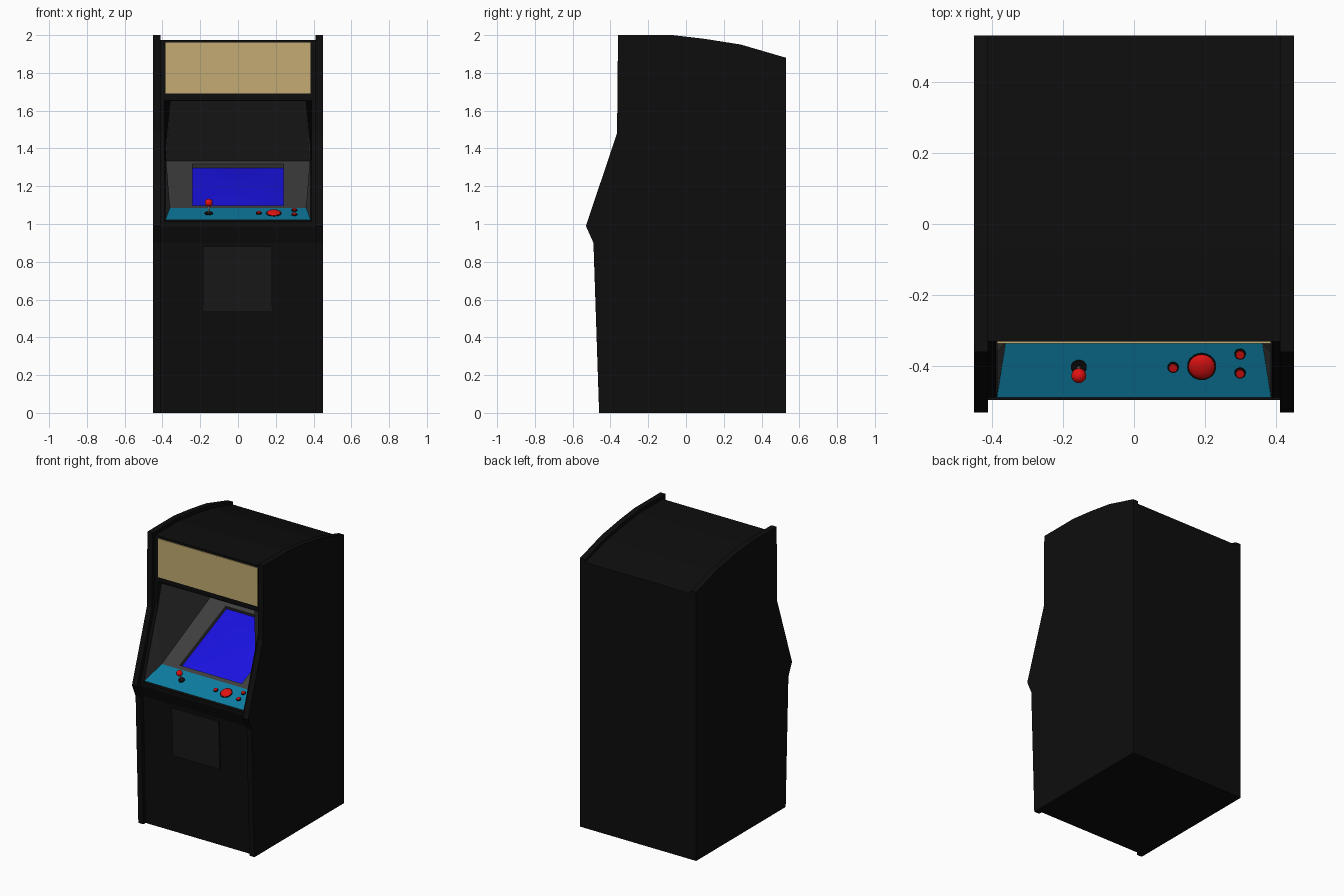
import bpy, bmesh, math
from mathutils import Vector, Matrix

if "Cube" in bpy.data.objects:
    bpy.data.objects.remove(bpy.data.objects["Cube"])

COLORS = {"black": (.004, .004, .004), "door": (.009, .009, .009), "grey": (.05, .05, .05),
          "tan": (.55, .41, .17), "blue": (.01, .006, .75), "teal": (.004, .2, .35),
          "red": (.75, .006, .006), "steel": (.5, .5, .5)}
MATS = {}
for n, c in COLORS.items():
    MATS[n] = bpy.data.materials.new(n)
    MATS[n].diffuse_color = (*c, 1)


def finish(name, bm, mat, smooth=False):
    me = bpy.data.meshes.new(name)
    bm.to_mesh(me)
    bm.free()
    me.materials.append(MATS[mat])
    for p in me.polygons:
        p.use_smooth = smooth
    ob = bpy.data.objects.new(name, me)
    bpy.context.collection.objects.link(ob)
    return ob


def prism(name, profile, x0, x1, mat):
    """Extrude a (y, z) profile along x."""
    bm = bmesh.new()
    f = bm.faces.new([bm.verts.new((x0, y, z)) for y, z in profile])
    r = bmesh.ops.extrude_face_region(bm, geom=[f])
    bmesh.ops.translate(bm, vec=(x1 - x0, 0, 0),
                        verts=[v for v in r["geom"] if isinstance(v, bmesh.types.BMVert)])
    bmesh.ops.recalc_face_normals(bm, faces=bm.faces[:])
    return finish(name, bm, mat)


def sheet(name, pts, faces, mat):
    bm = bmesh.new()
    vs = [bm.verts.new(p) for p in pts]
    for f in faces:
        bm.faces.new([vs[i] for i in f])
    return finish(name, bm, mat)


# Side panels and inner cheeks
side = [(-.46, 0), (.53, 0), (.53, 1.88), (.29, 1.95), (.1, 1.98), (-.07, 2), (-.36, 2),
        (-.365, 1.48), (-.53, .99), (-.49, .9)]
cheek = [(-.495, .99), (-.335, 1.485), (-.33, 1.97), (.2, 1.93), (.27, 1.3), (-.33, 1.03)]
for s, tag in ((-1, "left"), (1, "right")):
    prism("side_panel_" + tag, side, s * .41, s * .45, "black")
    prism("cheek_" + tag, cheek, s * .388, s * .41, "black")

# Main body with the screen cavity
prism("body", [(-.435, 0), (.53, 0), (.53, 1.86), (.29, 1.925), (.1, 1.955), (-.07, 1.975),
               (-.33, 1.975), (-.33, 1.655), (.27, 1.34), (.27, 1.27), (-.3, 1.03),
               (-.485, 1.012), (-.495, 1.012), (-.495, .985), (-.462, .9)], -.41, .41, "black")
prism("marquee", [(-.336, 1.69), (-.325, 1.69), (-.325, 1.96), (-.336, 1.96)], -.385, .385, "tan")

# Coin door follows the slope of the front
prism("coin_door", [(-.459, .54), (-.445, .54), (-.455, .88), (-.471, .88)], -.185, .18, "door")

# Interior: A front, B panel back, C deep corner, D hood top, E opening bend
A, B, C, D, E = ((.385, -.487, 1.02), (.36, -.33, 1.086), (.38, .24, 1.333),
                 (.36, -.332, 1.652), (.385, -.362, 1.4))
flip = lambda p: (-p[0], p[1], p[2])
for s, tag in ((-1, "left"), (1, "right")):
    pts = [(p[0] * s, p[1], p[2]) for p in (A, B, C, D, E)]
    tris = [(0, 1, 4), (1, 2, 4), (2, 3, 4)]
    sheet("inner_wall_" + tag, pts, tris if s < 0 else [t[::-1] for t in tris], "grey")
sheet("hood", [flip(C), C, D, flip(D)], [(0, 1, 2, 3)], "grey")
sheet("control_panel", [flip(A), A, B, flip(B)], [(0, 1, 2, 3)], "teal")

# Reclined bezel with a recessed opening
b0, b1 = Vector((0, *B[1:])), Vector((0, *C[1:]))
up = Vector((1, 0, 0)).cross(b1 - b0).normalized()
lo, hi = b0.lerp(b1, .05), b0.lerp(b1, .94)
X = Vector((.24, 0, 0))
hole = [lo - X, lo + X, hi + X, hi - X]
rings = [flip(B), B, C, flip(C)] + hole + [p - up * .025 for p in hole]
sheet("screen_bezel", rings, [(r + i, r + (i + 1) % 4, r + 4 + (i + 1) % 4, r + 4 + i)
                              for r in (0, 4) for i in range(4)], "grey")

# Bulging screen
bm = bmesh.new()
bmesh.ops.create_grid(bm, x_segments=10, y_segments=10, size=1)
for v in bm.verts:
    u, w = v.co.x, v.co.y
    v.co = lo.lerp(hi, (w + 1) / 2) + X * u + up * (.012 * (1 - u * u) * (1 - w * w) - .024)
finish("screen", bm, "blue", True)

# Controls sit on the tilted panel
tilt = math.atan2(B[2] - A[2], B[1] - A[1])


def on_panel(x, y):
    z = A[2] + (y - A[1]) * math.tan(tilt)
    return Matrix.Translation((x, y, z)) @ Matrix.Rotation(tilt, 4, "X")


def disc(name, x, y, r, h, mat):
    bm = bmesh.new()
    bmesh.ops.create_cone(bm, cap_ends=True, segments=20, radius1=r, radius2=r, depth=2 * h,
                          matrix=on_panel(x, y))
    finish(name, bm, mat)


def ball(name, matrix, r, mat):
    bm = bmesh.new()
    bmesh.ops.create_uvsphere(bm, u_segments=20, v_segments=12, radius=r, matrix=matrix)
    finish(name, bm, mat, True)


for i, (x, y) in enumerate([(.11, -.402), (.298, -.365), (.298, -.418)]):
    disc(f"button_rim_{i}", x, y, .016, .004, "black")
    disc(f"button_{i}", x, y, .012, .009, "red")
disc("trackball_rim", .19, -.4, .041, .003, "black")
ball("trackball", on_panel(.19, -.4) @ Matrix.Diagonal((1, 1, .45, 1)), .038, "red")

# Joystick
M = on_panel(-.155, -.402)
disc("joystick_base", -.155, -.402, .022, .004, "black")
bm = bmesh.new()
bmesh.ops.create_cone(bm, cap_ends=True, segments=12, radius1=.005, radius2=.005, depth=.06,
                      matrix=M @ Matrix.Translation((0, 0, .03)))
finish("joystick_shaft", bm, "steel", True)
ball("joystick_knob", M @ Matrix.Translation((0, 0, .062)), .021, "red")

for m in bpy.data.materials:
    if m.users and not m.is_grease_pencil:
        m.use_nodes = True
        m.node_tree.nodes["Principled BSDF"].inputs["Base Color"].default_value = m.diffuse_color
